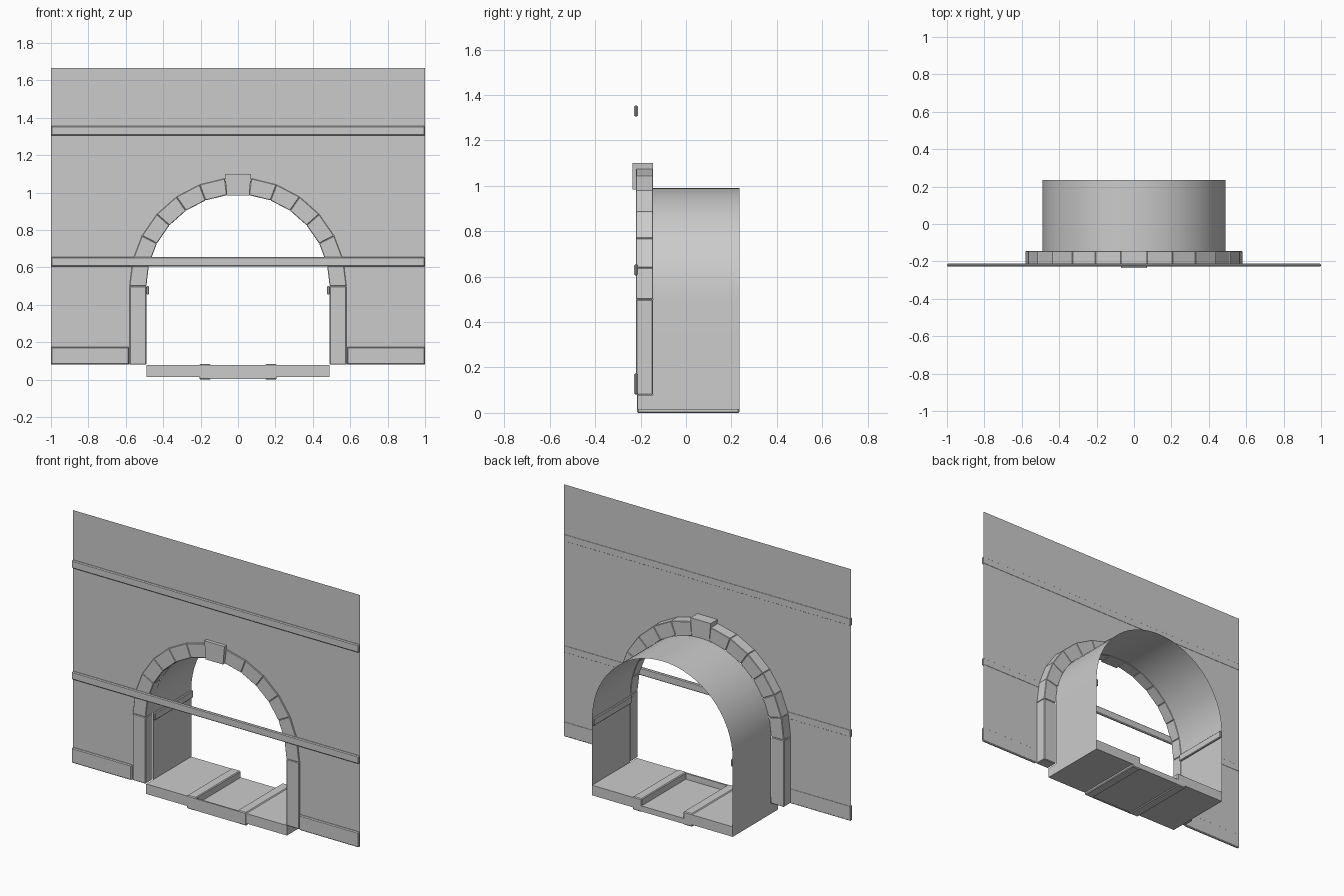
import bpy, bmesh, math

if "Cube" in bpy.data.objects:
    bpy.data.objects.remove(bpy.data.objects["Cube"])

ZC, RI, RO, N = 0.5, 0.49, 0.58, 13      # arch centre height, radii, stone count
FRONT, BACK = -0.22, -0.145              # arch stone depth range


def make(name, verts, faces, bevel=0.0, smooth=False):
    me = bpy.data.meshes.new(name)
    me.from_pydata(verts, [], faces)
    ob = bpy.data.objects.new(name, me)
    bpy.context.collection.objects.link(ob)
    if len(faces) > 2 and not smooth:
        bm = bmesh.new()
        bm.from_mesh(me)
        bmesh.ops.recalc_face_normals(bm, faces=bm.faces)
        bm.to_mesh(me)
        bm.free()
    if bevel:
        m = ob.modifiers.new("bevel", 'BEVEL')
        m.width, m.segments = bevel, 1
    if smooth:
        bpy.context.view_layer.objects.active = ob
        ob.select_set(True)
        bpy.ops.object.shade_smooth_by_angle(angle=math.radians(30))
        ob.select_set(False)
    return ob


def prism(name, profile, y0, y1, bevel=0.0):
    """Closed x-z outline extruded along y."""
    n = len(profile)
    v = [(x, y, z) for y in (y0, y1) for x, z in profile]
    f = [list(range(n)), list(range(2 * n - 1, n - 1, -1))]
    f += [[i, (i + 1) % n, n + (i + 1) % n, n + i] for i in range(n)]
    return make(name, v, f, bevel)


def box(name, x0, x1, y0, y1, z0, z1, bevel=0.0):
    return prism(name, [(x0, z0), (x1, z0), (x1, z1), (x0, z1)], y0, y1, bevel)


def mirrored_box(name, x0, x1, *rest):
    box(name + "_right", x0, x1, *rest)
    box(name + "_left", -x1, -x0, *rest)


def arc(r, a):
    return (r * math.cos(a), ZC + r * math.sin(a))


# Thin facade wall with arched opening
opening = [arc(RO, math.pi * i / N) for i in range(N + 1)]
outline = ([(RO, 0.08)] + opening + [(-RO, 0.08), (-1, 0.08), (-1, 1.665),
           (1, 1.665), (1, 0.08)])
make("facade_wall", [(x, -0.213, z) for x, z in outline],
     [list(reversed(range(len(outline))))])

# Horizontal string courses and plinth
box("upper_band", -1, 1, -0.228, -0.212, 1.305, 1.355, 0.005)
box("middle_band", -1, 1, -0.228, -0.212, 0.605, 0.655, 0.005)
mirrored_box("plinth", 0.583, 1, -0.228, -0.212, 0.08, 0.175, 0.005)

# Arch stones and taller keystone
for i in range(N):
    a0, a1 = math.pi * i / N, math.pi * (i + 1) / N
    if i == N // 2:
        prism("keystone", [(-0.06, 0.985), (0.06, 0.985), (0.07, 1.1), (-0.07, 1.1)],
              -0.235, BACK)
    else:
        prism("arch_stone", [arc(RI, a0), arc(RO, a0), arc(RO, a1), arc(RI, a1)],
              FRONT, BACK, 0.003)

# Jambs below the arch
mirrored_box("jamb", RI, RO, FRONT, BACK, 0.08, 0.5, 0.004)

# Tunnel lining: side walls and round vault, open sheet
path = [(RI, 0.015)] + [arc(RI, math.pi * i / 32) for i in range(33)] + [(-RI, 0.015)]
n = len(path)
make("tunnel_lining", [(x, y, z) for y in (BACK, 0.235) for x, z in path],
     [[i, i + 1, n + i + 1, n + i] for i in range(n - 1)], smooth=True)

# Ledge along the inside of each tunnel wall
mirrored_box("wall_ledge", 0.475, 0.49, BACK, 0.235, 0.455, 0.5, 0.004)

# Floor: walkways, curbs, sunken channel and its front plate
mirrored_box("walkway", 0.2, RI, -0.213, 0.235, 0.015, 0.078)
mirrored_box("curb", 0.145, 0.207, -0.215, 0.235, 0.0, 0.083, 0.005)
box("channel_floor", -0.15, 0.15, -0.213, 0.235, 0.005, 0.04)
box("channel_front_plate", -0.15, 0.15, -0.215, -0.205, 0.003, 0.078)
